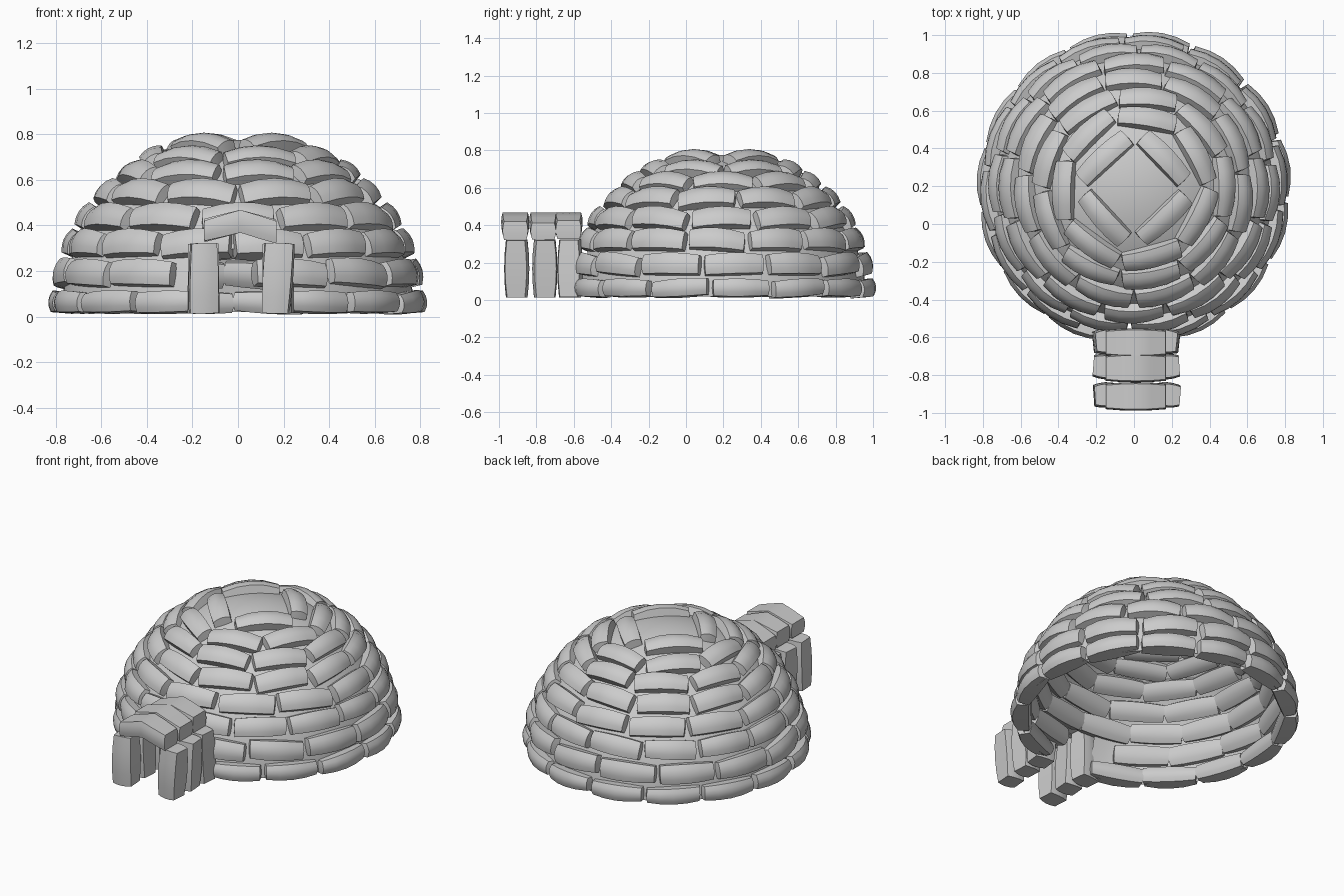
import bpy, bmesh, random
from math import sin, cos, radians, pi
from mathutils import Matrix, Vector

if "Cube" in bpy.data.objects:
    bpy.data.objects.remove(bpy.data.objects["Cube"])

random.seed(4)
CENTRE = Vector((0, 0.19, 0.0))
R = 0.775


def finish(bm, name):
    bmesh.ops.recalc_face_normals(bm, faces=bm.faces)
    me = bpy.data.meshes.new(name)
    bm.to_mesh(me)
    bm.free()
    ob = bpy.data.objects.new(name, me)
    bpy.context.collection.objects.link(ob)
    bpy.ops.object.select_all(action='DESELECT')
    ob.select_set(True)
    bpy.context.view_layer.objects.active = ob
    bpy.ops.object.shade_smooth_by_angle(angle=radians(40))
    return ob


def add_block(bm, size, matrix, bulge=0.015, bend=0.0, peak=0.0):
    """Pillow-shaped snow block: size (length, thickness, height)."""
    b = bmesh.new()
    bmesh.ops.create_cube(b, size=2)
    bmesh.ops.subdivide_edges(b, edges=b.edges, cuts=3, use_grid_fill=True)
    tilt = random.uniform(-0.008, 0.008)
    taper = random.uniform(-0.06, 0.06)
    for v in b.verts:
        u, w, h = v.co
        x = u * size[0] / 2 + u * bulge * 0.3 * (1 - h * h)
        y = w * (size[1] / 2 - bulge + bulge * (2 - u * u - h * h)) - bend * u * u
        z = h * (1 + taper * u) * (size[2] / 2 - bulge * 0.4 * u * u) + tilt * u
        z += peak * (0.5 - abs(u))
        v.co = matrix @ Vector((x, y, z))
    me = bpy.data.meshes.new("tmp")
    b.to_mesh(me)
    b.free()
    bm.from_mesh(me)
    bpy.data.meshes.remove(me)


# Inner dome shell, open underneath, with a doorway in front
bm = bmesh.new()
bmesh.ops.create_uvsphere(bm, u_segments=64, v_segments=32, radius=R)
bmesh.ops.bisect_plane(bm, geom=bm.verts[:] + bm.edges[:] + bm.faces[:],
                       plane_co=(0, 0, 0.02), plane_no=(0, 0, -1), clear_outer=True)
door = [f for f in bm.faces if f.calc_center_median().y < 0
        and abs(f.calc_center_median().x) < 0.12 and f.calc_center_median().z < 0.33]
bmesh.ops.delete(bm, geom=door, context='FACES')
bmesh.ops.translate(bm, vec=CENTRE, verts=bm.verts)
finish(bm, "dome_shell")

# Courses of blocks: elevation, count, first angle, block height
courses = [(4.7, 15, 7.6, 0.095), (14, 14, 5, 0.115), (24, 14, -2, 0.115),
           (33.5, 12, 0, 0.115), (43.5, 11, -8, 0.115), (53, 9, 1, 0.11),
           (62, 7, 27.6, 0.11), (73.5, 4, 45, 0.11)]
for i, (elev, n, start, height) in enumerate(courses):
    bm = bmesh.new()
    e = radians(elev)
    ring = R * cos(e)
    length = min(0.33, 2 * pi * ring / n * 0.95)
    for k in range(n):
        a = radians(start - 360 * k / n)
        nrm = Vector((cos(e) * cos(a), cos(e) * sin(a), sin(e)))
        pos = nrm * R
        if i < 3 and pos.y < 0 and abs(pos.x) < 0.12:
            continue
        tan = Vector((-sin(a), cos(a), 0))
        up = nrm.cross(tan)
        m = Matrix((tan, nrm, up)).transposed().to_4x4()
        m.translation = pos + CENTRE
        wobble = random.uniform(-1, 1) * (1 if i == 0 else 3)
        m = m @ Matrix.Rotation(radians(wobble), 4, 'Y')
        add_block(bm, (length * random.uniform(0.95, 1.0), 0.095, height), m,
                  bend=min(0.016, length ** 2 / (8 * ring)))
    finish(bm, f"block_course_{i + 1}")

# Entrance tunnel: three pairs of pillars with peaked lintels
for i, y in enumerate((-0.905, -0.755, -0.62)):
    for side, name in ((-1, "left"), (1, "right")):
        bm = bmesh.new()
        m = (Matrix.Translation((side * 0.163 + 0.012, y, 0.168))
             @ Matrix.Rotation(radians(random.uniform(-2, 2)), 4, 'Y')
             @ Matrix.Rotation(radians(90), 4, 'Y')
             @ Matrix.Rotation(radians(random.uniform(-8, 8)), 4, 'X'))
        add_block(bm, (0.305, 0.115, 0.125), m, bulge=0.01)
        finish(bm, f"pillar_{name}_{i + 1}")
    bm = bmesh.new()
    add_block(bm, (0.315, 0.135, 0.1),
              Matrix.Translation((0.01, y - 0.008, 0.396)), bulge=0.008, peak=0.045)
    finish(bm, f"lintel_{i + 1}")
